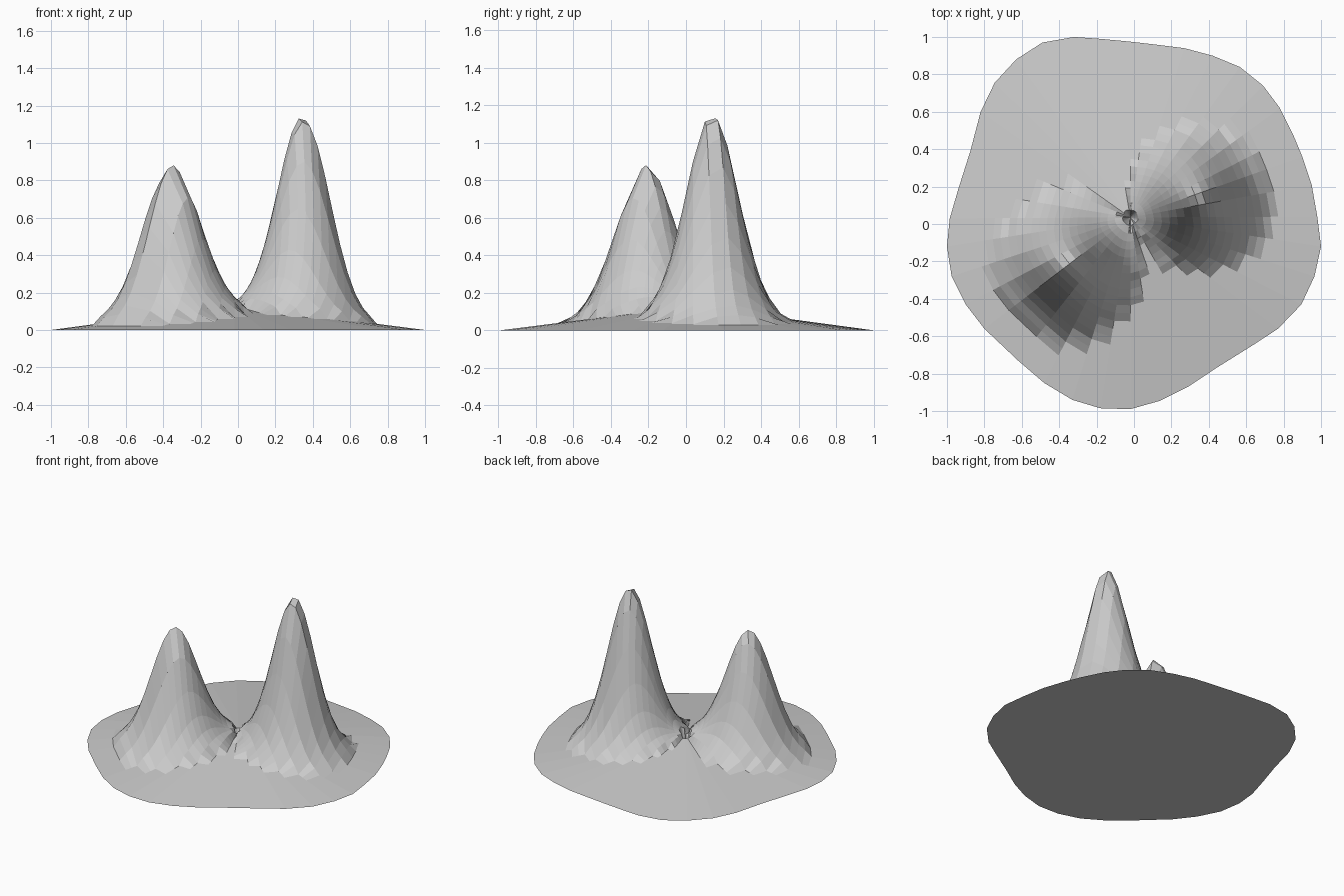
import bpy, bmesh, math
from mathutils import Vector

if "Cube" in bpy.data.objects:
    bpy.data.objects.remove(bpy.data.objects["Cube"])

# Island shoreline, one point about every 10 degrees
SHORE = [(1, -.12), (.98, .04), (.95, .21), (.90, .36), (.85, .48), (.78, .62),
         (.69, .74), (.565, .84), (.42, .90), (.27, .94), (.11, .96), (-.02, .975),
         (-.18, .99), (-.32, 1), (-.49, .97), (-.63, .88), (-.745, .755), (-.82, .60),
         (-.875, .39), (-.94, .185), (-.985, .03), (-1, -.12), (-.975, -.28), (-.90, -.43),
         (-.80, -.56), (-.62, -.73), (-.48, -.85), (-.33, -.94), (-.18, -.985), (-.02, -.99),
         (.14, -.945), (.29, -.87), (.44, -.77), (.64, -.645), (.77, -.56), (.895, -.43),
         (.965, -.28)]
CENTRE = Vector((-.02, .035))
RINGS = 24
CONE = .13
# Peaks: position, summit height, bell width, foot radius
PEAKS = [(Vector((.35, .14)), 1.13, .140, .375),
         (Vector((-.355, -.215)), .88, .155, .39)]


def cone_height(f):
    return CONE * (1 - f)


# Polar grid forming a shallow cone
bm = bmesh.new()
rings, fraction = [], {}
for i in range(1, RINGS + 1):
    f = i / RINGS
    ring = []
    for p in SHORE:
        q = CENTRE.lerp(Vector(p), f)
        v = bm.verts.new((q.x, q.y, cone_height(f)))
        fraction[v] = f
        ring.append(v)
    rings.append(ring)

# Raise the two bell-shaped peaks, scaled so each summit hits its height
for pos, top, width, foot in PEAKS:
    near = [(v, (v.co.xy - pos).length) for v in fraction]
    summit, dmin = min(near, key=lambda t: t[1])
    amp = (top - cone_height(fraction[summit])) / math.exp(-dmin ** 2 / (2 * width ** 2))
    for v, d in near:
        if d < foot:
            v.co.z += amp * math.exp(-d * d / (2 * width * width))

# Slopes
n = len(SHORE)
for a, b in zip(rings, rings[1:]):
    for k in range(n):
        bm.faces.new((a[k], b[k], b[(k + 1) % n], a[(k + 1) % n]))

# Small pit in the middle
pit = bm.verts.new((CENTRE.x, CENTRE.y, .03))
for k in range(n):
    bm.faces.new((pit, rings[0][k], rings[0][(k + 1) % n]))

# Flat underside
bm.faces.new(list(reversed(rings[-1])))

mesh = bpy.data.meshes.new("twin_peak_island")
bm.to_mesh(mesh)
bm.free()
island = bpy.data.objects.new("twin_peak_island", mesh)
bpy.context.collection.objects.link(island)
